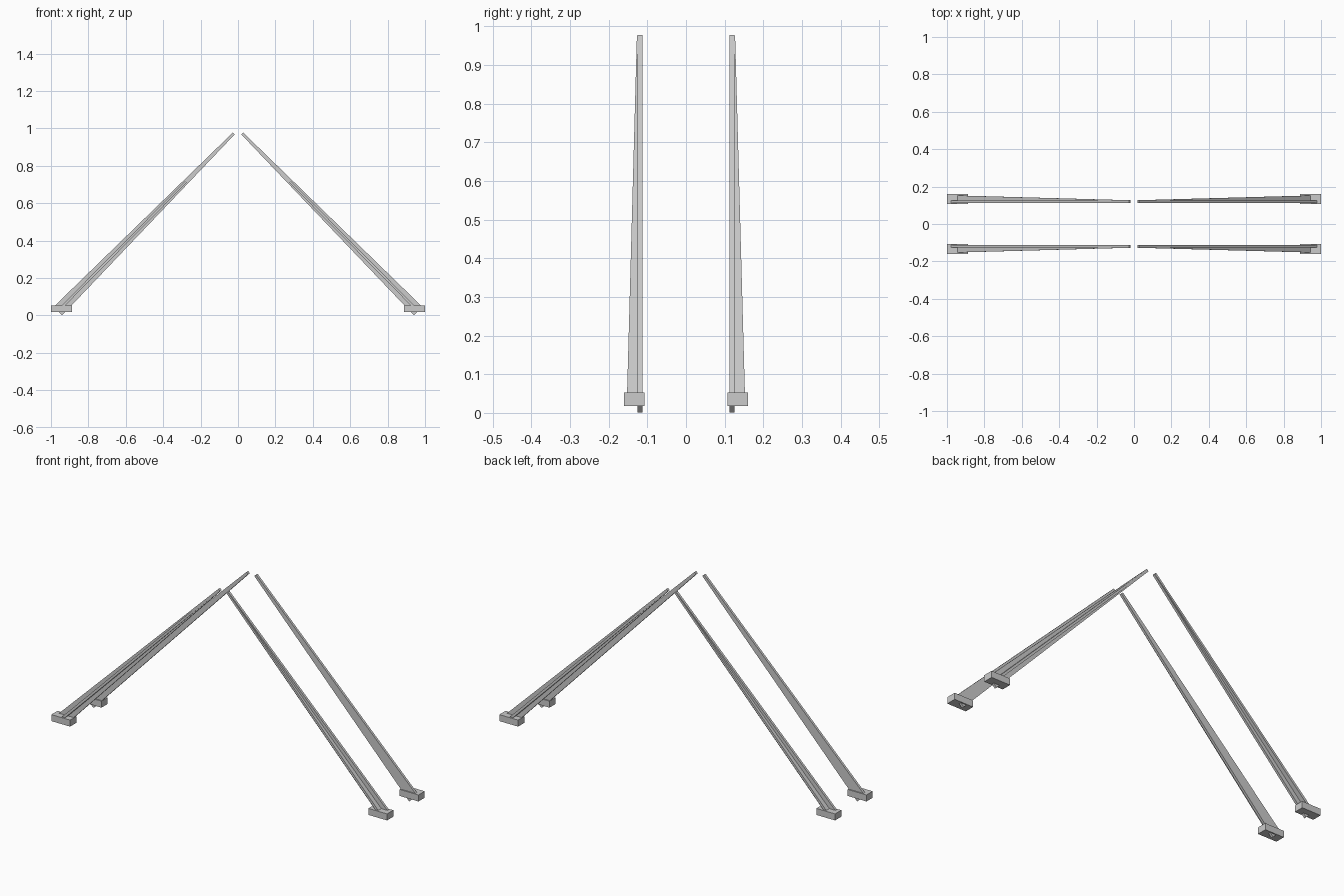
import bpy, bmesh
from mathutils import Vector

if "Cube" in bpy.data.objects:
    bpy.data.objects.remove(bpy.data.objects["Cube"])

# leg centre line on the left side (x, z), running from foot to apex
BOT = Vector((-0.963, 0, 0.023))
TOP = Vector((-0.023, 0, 0.972))
AXIS = (TOP - BOT).normalized()
PERP = Vector((-AXIS.z, 0, AXIS.x))
FACES = [(0, 1, 2, 3), (4, 7, 6, 5), (0, 4, 5, 1),
         (1, 5, 6, 2), (2, 6, 7, 3), (3, 7, 4, 0)]


def hexa(name, corners, sx, sy):
    """Eight-cornered solid, mirrored by the signs sx and sy."""
    bm = bmesh.new()
    vs = [bm.verts.new((c[0] * sx, c[1] * sy, c[2])) for c in corners]
    for f in FACES:
        bm.faces.new([vs[i] for i in f])
    bmesh.ops.recalc_face_normals(bm, faces=bm.faces)
    me = bpy.data.meshes.new(name)
    bm.to_mesh(me)
    bm.free()
    ob = bpy.data.objects.new(name, me)
    bpy.context.collection.objects.link(ob)


def bar(w0, w1, y0, ya, yb):
    """Tapered bar: widths w0 to w1, from y0 out to ya (foot) and yb (apex)."""
    out = []
    for p, w, y1 in ((BOT, w0, ya), (TOP, w1, yb)):
        for s, y in ((-1, y0), (1, y0), (1, y1), (-1, y1)):
            q = p + PERP * (s * w / 2)
            out.append((q.x, y, q.z))
    return out


def box(x0, x1, y0, y1, z0, z1):
    return [(x, y, z) for z in (z0, z1)
            for x, y in ((x0, y0), (x1, y0), (x1, y1), (x0, y1))]


for side, sx in (("left", 1), ("right", -1)):
    for end, sy in (("front", -1), ("back", 1)):
        tag = f"{end}_{side}"
        # tapered web plate
        hexa(f"leg_web_{tag}", bar(0.064, 0.014, 0.113, 0.126, 0.126), sx, sy)
        # stiffening rib on the outer face
        hexa(f"leg_rib_{tag}", bar(0.013, 0.011, 0.125, 0.153, 0.127), sx, sy)
        # foot block
        hexa(f"foot_{tag}", box(-1.0, -0.888, 0.107, 0.16, 0.018, 0.053), sx, sy)
